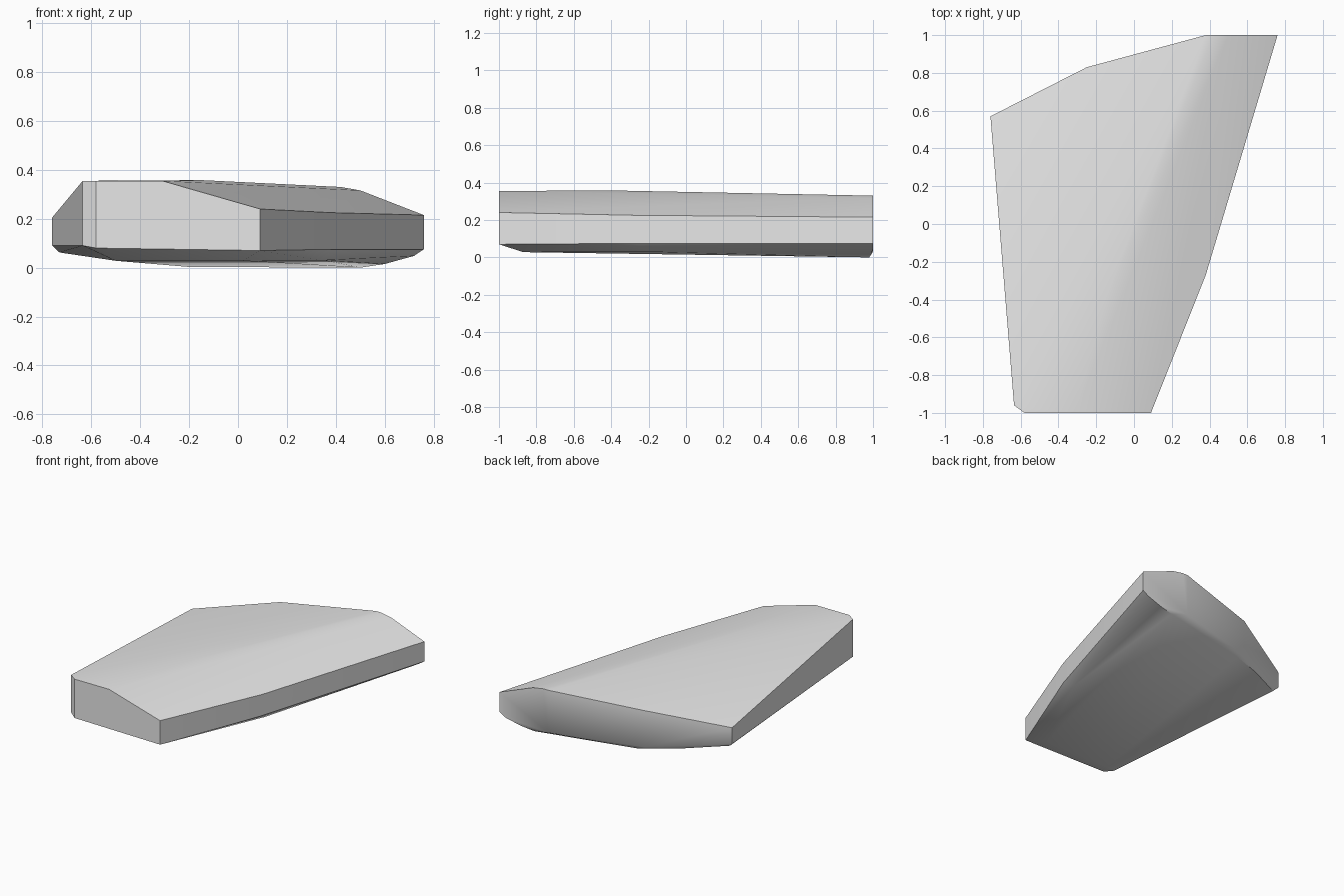
import bpy
import bmesh
import math

default_cube = bpy.data.objects.get("Cube")
if default_cube:
    bpy.data.objects.remove(default_cube, do_unlink=True)


def make_material(name, colour):
    material = bpy.data.materials.new(name)
    material.use_nodes = True
    material.diffuse_color = colour
    shader = next(n for n in material.node_tree.nodes if n.type == "BSDF_PRINCIPLED")
    shader.inputs["Base Color"].default_value = colour
    return material


def hull_object(name, points, material):
    """Wrap the points in one closed faceted skin with soft gentle edges."""
    bm = bmesh.new()
    for point in points:
        bm.verts.new(point)
    result = bmesh.ops.convex_hull(bm, input=bm.verts[:])
    unused = [g for g in result["geom_interior"] if isinstance(g, bmesh.types.BMVert)]
    bmesh.ops.delete(bm, geom=[v for v in unused if v.is_valid], context="VERTS")
    bmesh.ops.dissolve_limit(bm, angle_limit=math.radians(1),
                             verts=bm.verts[:], edges=bm.edges[:])
    bmesh.ops.recalc_face_normals(bm, faces=bm.faces[:])
    mesh = bpy.data.meshes.new(name)
    bm.to_mesh(mesh)
    bm.free()
    mesh.materials.append(material)
    obj = bpy.data.objects.new(name, mesh)
    bpy.context.collection.objects.link(obj)
    bpy.ops.object.select_all(action="DESELECT")
    obj.select_set(True)
    bpy.context.view_layer.objects.active = obj
    bpy.ops.object.shade_smooth_by_angle(angle=math.radians(35))
    return obj


# Side walls: x, y, height of the upper edge, height of the lower edge
walls = [
    (-.635, -.96, .355, .09),
    (-.58, -1, .355, .08),
    (.09, -1, .24, .07),
    (.38, -.27, .225, .075),
    (.76, 1, .215, .075),
    (.38, 1, .33, .03),
    (-.25, .83, .29, .03),
    (-.76, .57, .205, .09),
]

# Crown: ridge running along the upper surface
crown = [(-.31, -1, .355), (-.15, -.4, .358), (.42, 1, .33), (.5, 1, .316)]

# Underside: flat floor with a shallow turned-up border
floor = [
    (-.5, -.87, .028), (.02, -.87, .028),
    (.35, -.2, .03), (.72, 1, .048), (.6, .99, .015), (.5, .98, 0),
    (-.2, .82, .003), (-.45, .71, .028), (-.73, .55, .062),
]

points = list(crown) + list(floor)
for x, y, upper, lower in walls:
    points += [(x, y, upper), (x, y, lower)]

stone = make_material("light grey stone", (.8, .8, .8, 1))
hull_object("stone_slab", points, stone)
